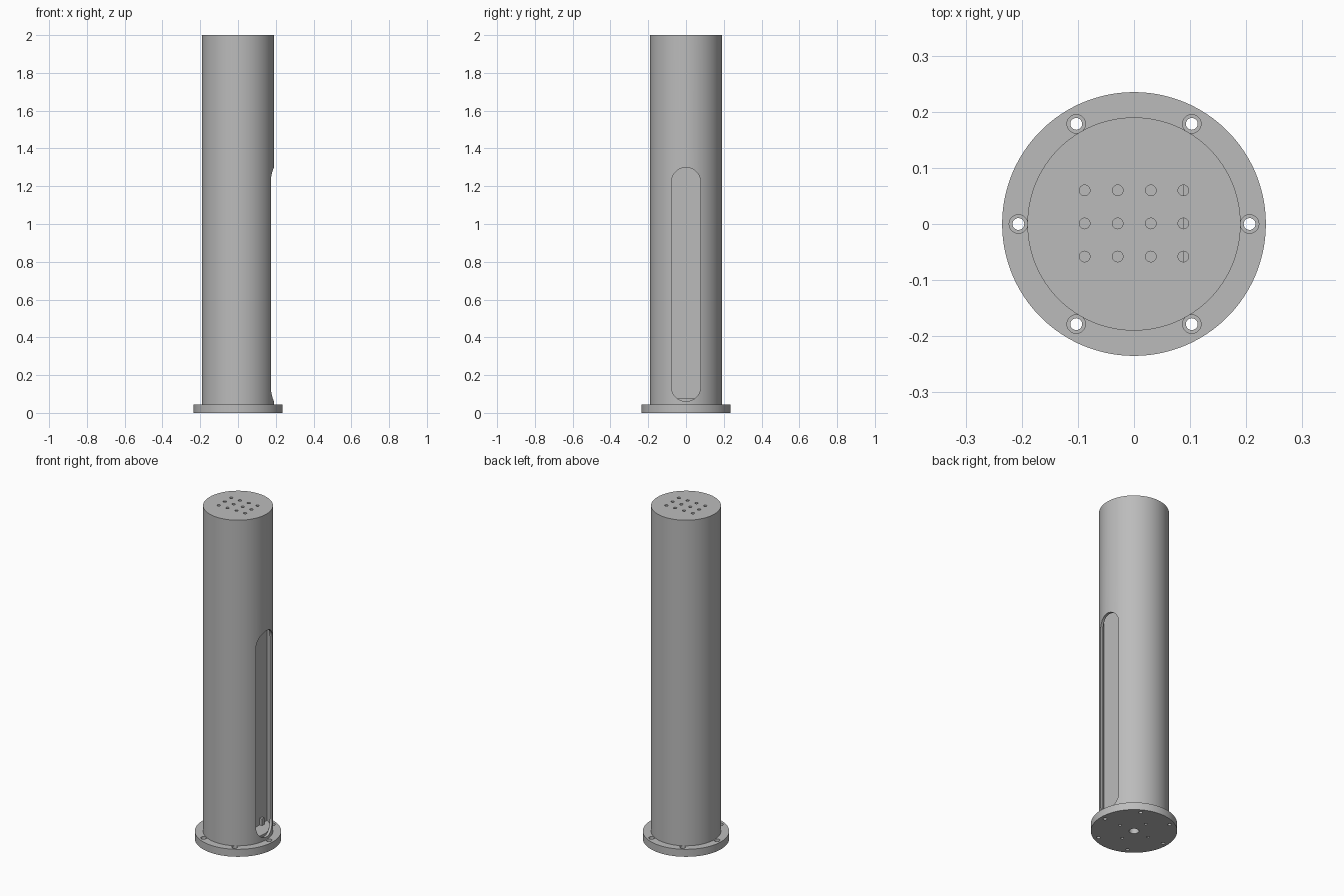
import bpy
import math

cube = bpy.data.objects.get("Cube")
if cube:
    bpy.data.objects.remove(cube, do_unlink=True)

metal = bpy.data.materials.new("satin_grey")
metal.use_nodes = True
metal.diffuse_color = (0.5, 0.5, 0.5, 1)
metal.node_tree.nodes["Principled BSDF"].inputs["Base Color"].default_value = (0.5, 0.5, 0.5, 1)


def cylinder(name, radius, z0, z1, x=0, y=0, sides=128):
    bpy.ops.mesh.primitive_cylinder_add(vertices=sides, radius=radius, depth=z1 - z0,
                                        location=(x, y, (z0 + z1) / 2))
    obj = bpy.context.object
    obj.name = name
    obj.data.materials.append(metal)
    return obj


def box(name, x0, x1, y0, y1, z0, z1):
    bpy.ops.mesh.primitive_cube_add(size=1, location=((x0 + x1) / 2, (y0 + y1) / 2, (z0 + z1) / 2))
    obj = bpy.context.object
    obj.name = name
    obj.scale = (x1 - x0, y1 - y0, z1 - z0)
    bpy.ops.object.transform_apply(location=False, rotation=False)
    obj.data.materials.append(metal)
    return obj


def combine(obj, other, operation="DIFFERENCE"):
    mod = obj.modifiers.new("cut", "BOOLEAN")
    mod.operation = operation
    mod.solver = "EXACT"
    mod.object = other
    bpy.context.view_layer.objects.active = obj
    bpy.ops.object.modifier_apply(modifier=mod.name)
    bpy.data.objects.remove(other, do_unlink=True)


def finish(obj):
    bpy.ops.object.select_all(action="DESELECT")
    obj.select_set(True)
    bpy.context.view_layer.objects.active = obj
    bpy.ops.object.shade_smooth_by_angle(angle=math.radians(30))


OUTER, INNER = 0.19, 0.175
FLANGE_TOP, FLOOR = 0.045, 0.075

# Hollow column closed at the top
column = cylinder("column", OUTER, FLANGE_TOP, 2)
combine(column, cylinder("bore", INNER, 0, 1.97))

# Tall round-ended opening on one side
slot_r, slot_low, slot_high = 0.077, 0.138, 1.222
slot = box("slot", 0.09, 0.3, -slot_r, slot_r, slot_low, slot_high)
for z in (slot_low, slot_high):
    end = cylinder("slot_end", slot_r, -0.105, 0.105, sides=64)
    end.location = (0.195, 0, z)
    end.rotation_euler = (0, math.pi / 2, 0)
    combine(slot, end, "UNION")
combine(column, slot)

# Grid of vent holes in the top
for x in (-0.088, -0.029, 0.03, 0.088):
    for y in (-0.058, 0.001, 0.06):
        combine(column, cylinder("vent", 0.0095, 1.9, 2.1, x, y, 24))
finish(column)

# Base flange with counterbored fixing holes
flange = cylinder("base_flange", 0.235, 0, FLANGE_TOP)
for i in range(6):
    a = i * math.pi / 3
    x, y = 0.206 * math.cos(a), 0.206 * math.sin(a)
    combine(flange, cylinder("fixing_hole", 0.0105, -0.1, 0.1, x, y, 32))
    combine(flange, cylinder("counterbore", 0.0165, 0.025, 0.1, x, y, 32))

# Spigot that plugs the column, with cable hole and screw holes from below
combine(flange, cylinder("spigot", INNER, 0.02, FLOOR), "UNION")
combine(flange, cylinder("cable_hole", 0.027, -0.1, 0.2, sides=48))
for i in range(4):
    a = i * math.pi / 2
    combine(flange, cylinder("screw_hole", 0.008, -0.1, 0.03,
                             0.1 * math.cos(a), 0.1 * math.sin(a), 24))
finish(flange)

# Flat-faced inner core behind the opening
core = cylinder("inner_core", INNER - 0.001, FLOOR, 1.9)
combine(core, box("core_cut", 0.088, 0.3, -0.3, 0.3, 0, 2.1))
finish(core)

# Small brackets holding the core to the floor
for name, side in (("left_bracket", 1), ("right_bracket", -1)):
    y0, y1 = sorted((side * 0.078, side * 0.1))
    box(name, 0.086, 0.105, y0, y1, FLOOR, 0.115)
